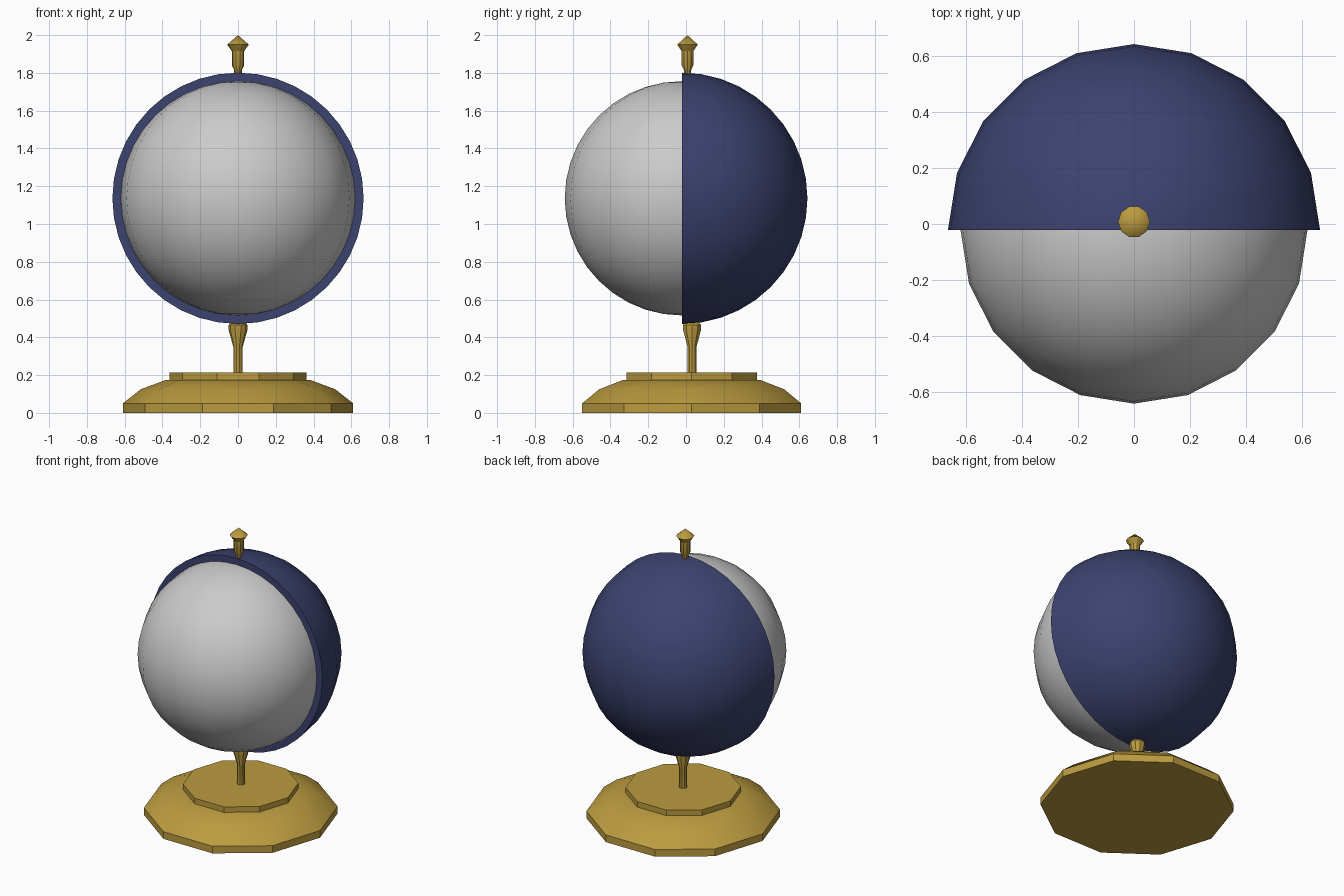
import bpy, bmesh, math
from mathutils import Matrix

if "Cube" in bpy.data.objects:
    bpy.data.objects.remove(bpy.data.objects["Cube"])

CENTRE = (0, -0.022, 1.136)
SEGMENTS, RINGS = 20, 20


def material(name, rgb):
    m = bpy.data.materials.new(name)
    m.diffuse_color = (*rgb, 1)
    m.use_nodes = True
    m.node_tree.nodes["Principled BSDF"].inputs["Base Color"].default_value = m.diffuse_color
    return m


brass = material("brass", (0.50, 0.33, 0.05))
navy = material("navy", (0.045, 0.055, 0.16))


def finish(bm, name, location, mat=None):
    bmesh.ops.recalc_face_normals(bm, faces=bm.faces)
    mesh = bpy.data.meshes.new(name)
    bm.to_mesh(mesh)
    bm.free()
    obj = bpy.data.objects.new(name, mesh)
    bpy.context.collection.objects.link(obj)
    obj.location = location
    if mat:
        mesh.materials.append(mat)
    bpy.ops.object.select_all(action='DESELECT')
    obj.select_set(True)
    bpy.context.view_layer.objects.active = obj
    bpy.ops.object.shade_smooth_by_angle(angle=math.radians(30))
    return obj


def turned(name, profile, y, sides=10):
    """Lathe a (radius, z) profile about a vertical axis and cap both ends."""
    bm = bmesh.new()
    rings = []
    for r, z in profile:
        rings.append([bm.verts.new((r * math.cos(i * math.tau / sides),
                                    r * math.sin(i * math.tau / sides), z))
                      for i in range(sides)])
    for a, b in zip(rings, rings[1:]):
        for i in range(sides):
            j = (i + 1) % sides
            bm.faces.new((a[i], a[j], b[j], b[i]))
    bm.faces.new(rings[0][::-1])
    bm.faces.new(rings[-1])
    bmesh.ops.remove_doubles(bm, verts=bm.verts, dist=0.0005)
    return finish(bm, name, (0, y, 0), brass)


# Inner globe
bm = bmesh.new()
bmesh.ops.create_uvsphere(bm, u_segments=SEGMENTS, v_segments=RINGS, radius=0.62)
finish(bm, "globe", CENTRE)

# Rear half shell: outer and inner hemispheres joined by a flat rim
bm = bmesh.new()
for radius in (0.665, 0.637):
    bmesh.ops.create_uvsphere(bm, u_segments=SEGMENTS, v_segments=RINGS, radius=radius)
bmesh.ops.bisect_plane(bm, geom=bm.verts[:] + bm.edges[:] + bm.faces[:], dist=1e-4,
                       plane_co=(0, 0, 0), plane_no=(0, 1, 0), clear_inner=True)
bmesh.ops.bridge_loops(bm, edges=[e for e in bm.edges if e.is_boundary])
finish(bm, "half_shell", CENTRE, navy)

# Stepped ten-sided base
turned("base", [(0.61, 0), (0.61, 0.05), (0.515, 0.125), (0.38, 0.175),
                (0.363, 0.175), (0.363, 0.213)], 0.03)

# Stem flaring towards the globe
turned("stem", [(0.025, 0.2), (0.025, 0.35), (0.05, 0.44), (0.05, 0.465),
                (0.035, 0.485)], 0.032)

# Finial on top
turned("finial", [(0.02, 1.78), (0.02, 1.815), (0.033, 1.84), (0.033, 1.915),
                  (0.057, 1.95), (0.0001, 2.0)], 0.008)
